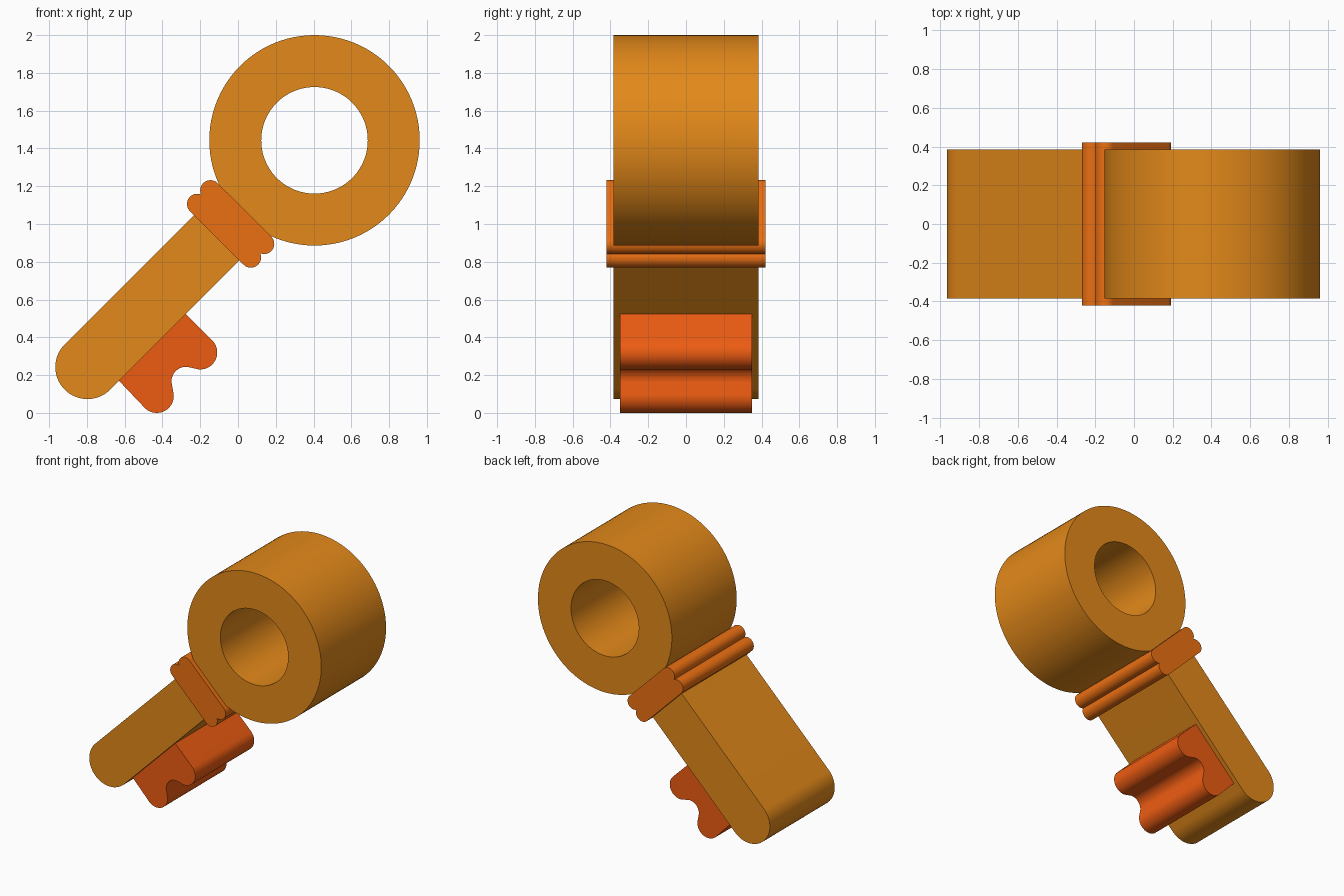
import bpy
import bmesh
from math import cos, sin, radians, tau
from mathutils import Vector

cube = bpy.data.objects.get("Cube")
if cube:
    bpy.data.objects.remove(cube, do_unlink=True)


def material(name, rgb):
    mat = bpy.data.materials.new(name)
    mat.use_nodes = True
    mat.diffuse_color = (*rgb, 1)
    mat.node_tree.nodes["Principled BSDF"].inputs["Base Color"].default_value = (*rgb, 1)
    return mat


def arc(cx, cz, r, start, end, steps=20):
    """Points on an arc in the xz plane, angles in degrees."""
    angles = [radians(start + (end - start) * i / steps) for i in range(steps + 1)]
    return [(cx + r * cos(a), cz + r * sin(a)) for a in angles]


def finish(name, bm, mat):
    bmesh.ops.recalc_face_normals(bm, faces=bm.faces)
    mesh = bpy.data.meshes.new(name)
    bm.to_mesh(mesh)
    bm.free()
    mesh.materials.append(mat)
    obj = bpy.data.objects.new(name, mesh)
    bpy.context.collection.objects.link(obj)
    bpy.ops.object.select_all(action='DESELECT')
    obj.select_set(True)
    bpy.context.view_layer.objects.active = obj
    bpy.ops.object.shade_smooth_by_angle(angle=radians(30))
    return obj


def slab(name, outline, half_depth, mat):
    """Extrude an xz outline evenly to both sides of y = 0."""
    bm = bmesh.new()
    face = bm.faces.new([bm.verts.new((x, -half_depth, z)) for x, z in outline])
    new = bmesh.ops.extrude_face_region(bm, geom=[face], use_keep_orig=True)["geom"]
    verts = [v for v in new if isinstance(v, bmesh.types.BMVert)]
    bmesh.ops.translate(bm, verts=verts, vec=(0, 2 * half_depth, 0))
    return finish(name, bm, mat)


def ring(name, center, inner, outer, half_depth, mat):
    """Spin a rectangular section around the y direction."""
    bm = bmesh.new()
    c = Vector((center[0], 0, center[1]))
    section = [(inner, -1), (outer, -1), (outer, 1), (inner, 1)]
    verts = [bm.verts.new(c + Vector((r, s * half_depth, 0))) for r, s in section]
    edges = [bm.edges.new((verts[i], verts[(i + 1) % 4])) for i in range(4)]
    bmesh.ops.spin(bm, geom=verts + edges, cent=c, axis=(0, 1, 0),
                   angle=tau, steps=96, use_merge=True)
    bmesh.ops.remove_doubles(bm, verts=bm.verts, dist=0.0001)
    return finish(name, bm, mat)


gold = material("gold", (0.77, 0.25, 0.01))
orange = material("orange", (0.83, 0.16, 0.006))
red_orange = material("red_orange", (0.85, 0.107, 0.006))

# Handle ring
ring("handle_ring", (0.405, 1.443), 0.282, 0.557, 0.385, gold)

# Shaft with a rounded tip, ending inside the collar
shaft = arc(-0.797, 0.243, 0.17, 135, 315, 32) + [(0.12, 0.92), (-0.12, 1.16)]
slab("shaft", shaft, 0.385, gold)

# Collar with two rounded beads at each end
collar = (arc(-0.146, 1.178, 0.054, 45, 204)
          + arc(-0.216, 1.106, 0.054, 66, 225)
          + arc(0.068, 0.823, 0.054, 225, 384)
          + arc(0.138, 0.895, 0.054, 246, 405))
slab("collar", collar, 0.42, orange)

# Key bit: two rounded teeth with a round notch between them
bit = ([(-0.63, 0.17), (-0.277, 0.523)]
       + arc(-0.2, 0.32, 0.09, 45, -95)
       + arc(-0.275, 0.167, 0.077, 85, 185)
       + arc(-0.43, 0.09, 0.09, 5, -135))
slab("key_bit", bit, 0.35, red_orange)
